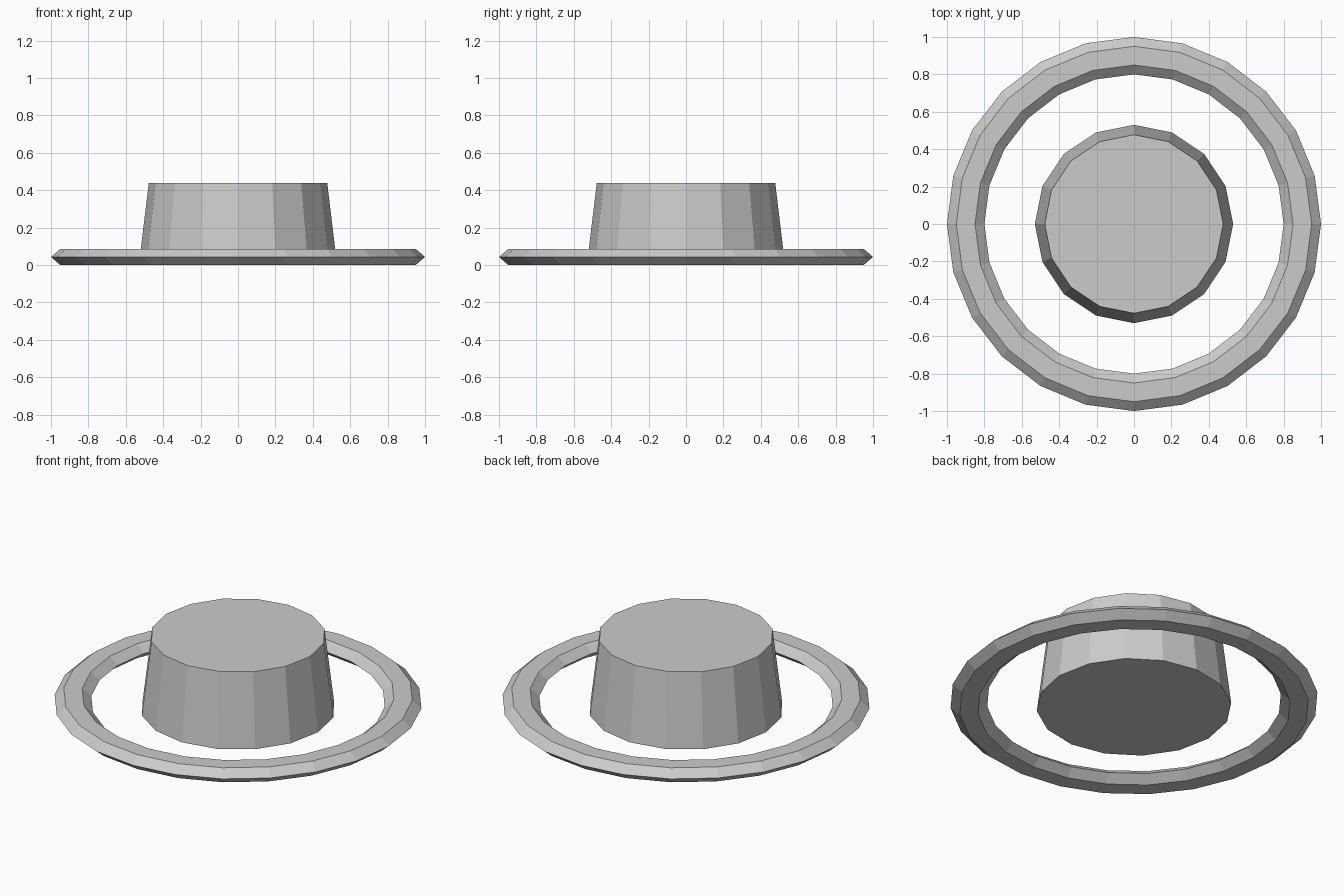
import bpy

if "Cube" in bpy.data.objects:
    bpy.data.objects.remove(bpy.data.objects["Cube"])

RING_HEIGHT = 0.0866

# Brim ring: hexagonal section, 24 segments, flattened to half height
bpy.ops.mesh.primitive_torus_add(major_radius=0.9, minor_radius=0.1,
                                 major_segments=24, minor_segments=6,
                                 location=(0, 0, RING_HEIGHT / 2))
ring = bpy.context.object
ring.name = "brim_ring"
ring.scale.z = 0.5
bpy.ops.object.transform_apply(location=False, rotation=False, scale=True)
bpy.ops.object.shade_flat()

# Crown: tapered 16-sided drum, closed at both ends
bpy.ops.mesh.primitive_cone_add(vertices=16, radius1=0.53, radius2=0.477,
                                depth=0.44, location=(0, 0, 0.22))
bpy.context.object.name = "crown"
bpy.ops.object.shade_flat()
